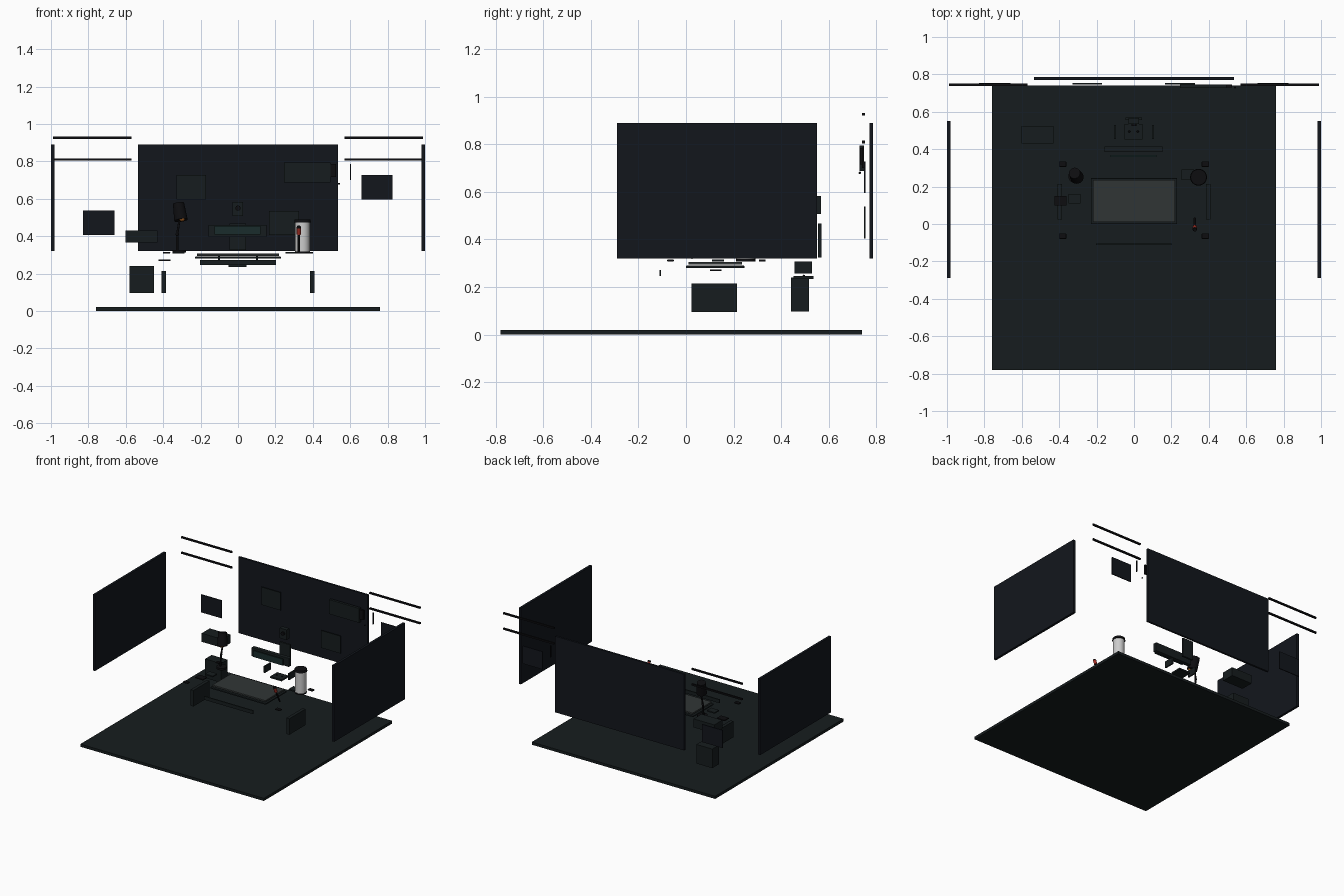
import bpy, math
from mathutils import Vector

if "Cube" in bpy.data.objects:
    bpy.data.objects.remove(bpy.data.objects["Cube"])


def mat(name, r, g, b):
    m = bpy.data.materials.new(name)
    m.diffuse_color = (r, g, b, 1)
    m.use_nodes = True
    m.node_tree.nodes["Principled BSDF"].inputs["Base Color"].default_value = m.diffuse_color
    return m


NAVY = mat("navy", .006, .008, .012)
TEAL = mat("dark_teal", .008, .012, .013)
BLACK = mat("black", .004, .004, .005)
SLATE = mat("slate", .03, .036, .036)
SCREEN = mat("screen", .01, .025, .025)
WHITE = mat("white", .75, .75, .72)
ORANGE = mat("orange", .5, .15, .02)
RED = mat("red", .4, .03, .02)


def box(name, x0, x1, y0, y1, z0, z1, m, bevel=0):
    bpy.ops.mesh.primitive_cube_add(size=1, location=((x0+x1)/2, (y0+y1)/2, (z0+z1)/2))
    o = bpy.context.object
    o.name = name
    o.scale = (x1-x0, y1-y0, z1-z0)
    bpy.ops.object.transform_apply(location=False, rotation=False)
    o.data.materials.append(m)
    if bevel:
        b = o.modifiers.new("bevel", 'BEVEL')
        b.width = bevel
        b.segments = 2
    return o


def pair(name, x0, x1, *rest):
    box(name + "_right", x0, x1, *rest)
    box(name + "_left", -x1, -x0, *rest)


def rod(name, a, b, r1, r2, m, n=24):
    a, b = Vector(a), Vector(b)
    d = b - a
    bpy.ops.mesh.primitive_cone_add(vertices=n, radius1=r1, radius2=r2, depth=d.length,
                                    location=(a+b)/2, rotation=d.to_track_quat('Z', 'Y').to_euler())
    o = bpy.context.object
    o.name = name
    o.data.materials.append(m)
    bpy.ops.object.shade_smooth_by_angle(angle=math.radians(40))
    return o


def ball(name, loc, r, m):
    bpy.ops.mesh.primitive_uv_sphere_add(segments=16, ring_count=10, radius=r, location=loc)
    bpy.context.object.name = name
    bpy.context.object.data.materials.append(m)
    bpy.ops.object.shade_smooth()


# room shell
box("floor", -.76, .76, -.78, .74, 0, .02, TEAL)
box("back_wall", -.535, .535, .77, .785, .32, .89, NAVY)
pair("side_wall", .982, 1.0, -.29, .55, .32, .89, NAVY)

# wall rails
for i, z in enumerate((.81, .926)):
    pair(f"wall_rail_{i}", .57, .99, .739, .751, z-.006, z+.006, BLACK)

# wall panels and posters
for i, (x0, x1, z0, z1, m) in enumerate((
        (-.33, -.17, .595, .728, TEAL), (.165, .325, .405, .535, TEAL),
        (.66, .825, .595, .728, NAVY), (-.83, -.66, .405, .538, NAVY))):
    box(f"poster_{i}", x0, x1, .747, .754, z0, z1, m)
box("shelf_board", .245, .495, .728, .747, .687, .795, TEAL)
box("board_side_box", .495, .525, .73, .745, .715, .785, BLACK)
box("hanging_strip", .598, .604, .74, .748, .70, .787, BLACK)
ball("wall_peg", (.54, .73, .68), .005, BLACK)

# desk pad, front drawer, side panels
box("desk_pad_frame", -.23, .23, 0, .245, .28, .29, TEAL, .002)
box("desk_pad", -.22, .22, .01, .235, .294, .306, SLATE, .002)
box("drawer_front", -.203, .203, -.112, -.104, .246, .272, TEAL)
pair("desk_side_panel", .385, .409, .023, .215, .095, .215, TEAL)

# corner plates
for i, y in enumerate((-.065, .32)):
    pair(f"corner_plate_{i}", .362, .402, y-.014, y+.014, .307, .316, BLACK, .003)

# display bar with its screen, spine, camera and base
box("display_bar", -.158, .152, .385, .415, .395, .46, TEAL, .003)
box("display_lip", -.125, .12, .358, .368, .408, .455, SCREEN)
box("display_spine", -.046, .042, .555, .569, .325, .467, TEAL)
box("camera_box", -.03, .028, .535, .567, .507, .583, TEAL)
rod("camera_lens", (0, .535, .55), (0, .525, .55), .014, .014, BLACK)
box("stand_base", -.05, .045, .452, .535, .234, .246, TEAL)
for x in (-.025, .02):
    ball("base_stud", (x, .495, .246), .006, BLACK)
pair("stand_fin", .096, .106, .455, .53, .258, .307, TEAL)

# side cabinet blocks
box("cabinet", -.58, -.448, .44, .517, .097, .24, TEAL)
box("upper_case", -.602, -.43, .43, .525, .366, .43, TEAL)

# lamp
rod("lamp_base", (-.315, .255, .312), (-.315, .255, .326), .036, .036, BLACK)
rod("lamp_lower_arm", (-.325, .255, .32), (-.325, .265, .41), .006, .006, BLACK, 12)
rod("lamp_upper_arm", (-.325, .265, .41), (-.303, .27, .55), .006, .006, BLACK, 12)
ball("lamp_joint", (-.325, .265, .41), .009, BLACK)
rod("lamp_shade", (-.305, .25, .485), (-.318, .272, .575), .036, .03, BLACK)
ball("lamp_bulb", (-.3, .238, .497), .018, ORANGE)

# cup with lid
rod("cup", (.345, .25, .313), (.345, .25, .475), .039, .039, WHITE, 32)
rod("cup_lid", (.345, .25, .472), (.345, .25, .488), .045, .042, BLACK, 32)
rod("cup_foot", (.345, .25, .308), (.345, .25, .318), .041, .041, BLACK, 32)

# small desk items
box("note_block", .255, .32, .235, .292, .307, .316, TEAL)
box("small_tray", -.35, -.285, .11, .16, .307, .316, TEAL)
box("under_tray", -.425, -.36, .1, .15, .267, .274, BLACK)

# lever with red knob
rod("lever_stem", (.325, .03, .32), (.325, -.02, .42), .006, .006, BLACK, 12)
rod("lever_knob", (.325, -.016, .41), (.325, -.028, .445), .011, .011, RED, 16)
rod("lever_cap", (.325, -.028, .445), (.325, -.031, .453), .012, .01, BLACK, 16)
